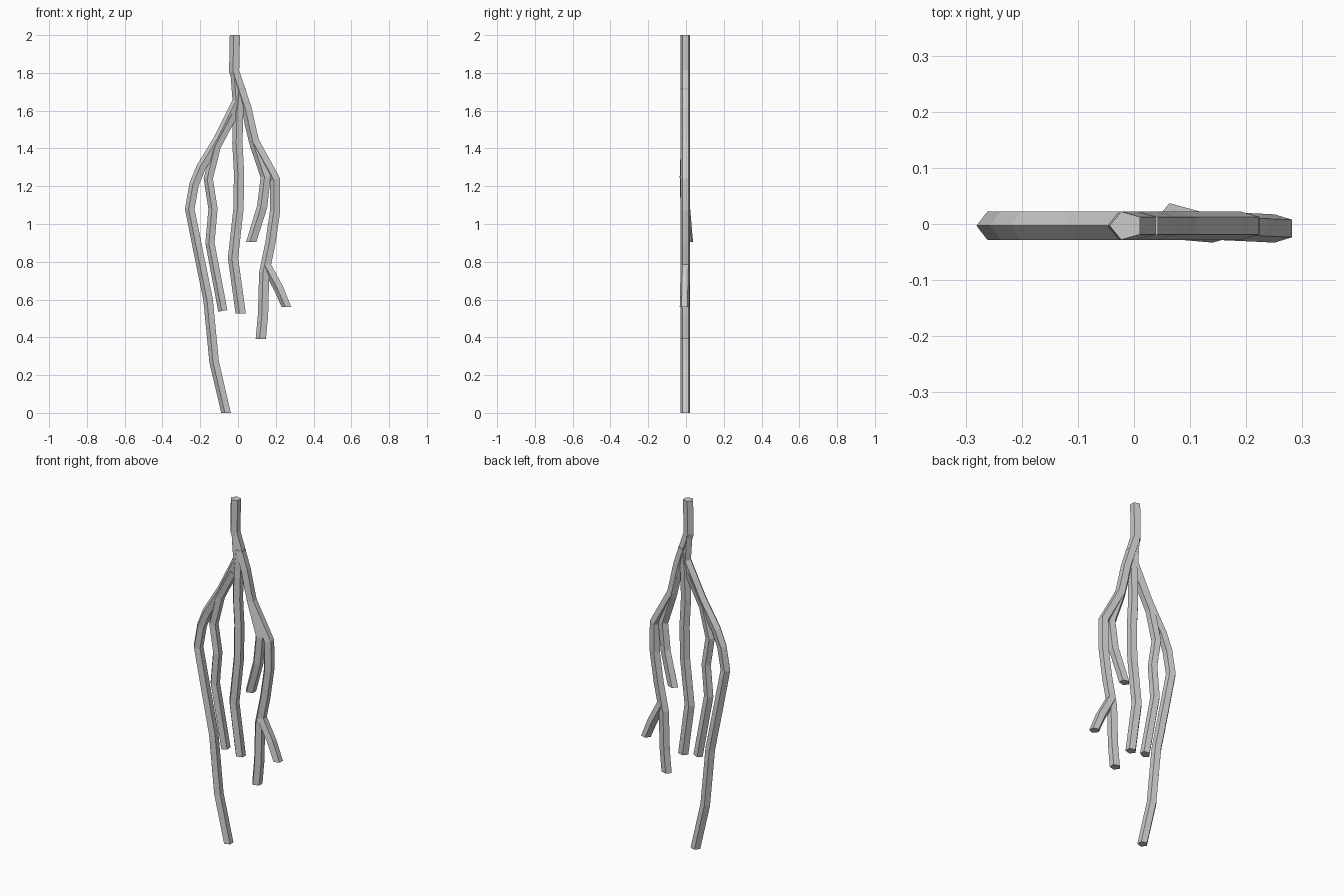
import bpy, bmesh
from math import sin, cos, radians
from mathutils import Vector

if "Cube" in bpy.data.objects:
    bpy.data.objects.remove(bpy.data.objects["Cube"])

R = 0.027
SIDES = 5


def root(name, path, r=R, flat_start=False, flat_end=True):
    """Pentagonal tube through (x, z) or (x, z, y) points, with mitred bends."""
    pts = [Vector((p[0], p[2] if len(p) > 2 else -0.003, p[1])) for p in path]
    bm = bmesh.new()
    rings = []
    for i, p in enumerate(pts):
        a, b = pts[max(i - 1, 0)], pts[min(i + 1, len(pts) - 1)]
        t = ((p - a).normalized() + (b - p).normalized()).normalized()
        side = Vector((-t.z, 0, t.x)).normalized()
        if (i == 0 and flat_start) or (i == len(pts) - 1 and flat_end):
            side = Vector((1, 0, 0))
        ring = []
        for k in range(SIDES):
            ang = radians(36 + 72 * k)
            ring.append(bm.verts.new(p + side * r * (cos(ang) + 0.08)
                                     + Vector((0, 0.0265 * sin(ang), 0))))
        rings.append(ring)
    for a, b in zip(rings, rings[1:]):
        for k in range(SIDES):
            n = (k + 1) % SIDES
            bm.faces.new((a[k], a[n], b[n], b[k]))
    bm.faces.new(rings[0])
    bm.faces.new(rings[-1])
    bmesh.ops.recalc_face_normals(bm, faces=bm.faces)
    me = bpy.data.meshes.new(name)
    bm.to_mesh(me)
    bm.free()
    ob = bpy.data.objects.new(name, me)
    bpy.context.collection.objects.link(ob)
    return ob


# Trunk running into the outer right root
root("right_root", [(-0.016, 2.0), (-0.02, 1.81), (0.046, 1.61), (0.084, 1.44),
                    (0.197, 1.235), (0.197, 1.07), (0.172, 0.9), (0.139, 0.74),
                    (0.133, 0.52), (0.121, 0.39)], r=0.03, flat_start=True)

# Long left root
root("left_root", [(-0.014, 1.8), (-0.004, 1.65), (-0.103, 1.45), (-0.195, 1.3),
                   (-0.232, 1.21), (-0.255, 1.08), (-0.213, 0.87), (-0.158, 0.6),
                   (-0.126, 0.27), (-0.063, 0.0)], r=0.028, flat_start=True)

# Central root
root("center_root", [(0.016, 1.72), (0.002, 1.6), (-0.003, 1.43), (0.006, 1.27),
                     (0.003, 1.08), (-0.026, 0.82), (0.015, 0.525)], r=0.03)

# Inner left root
root("inner_left_root", [(-0.025, 1.58), (-0.115, 1.41), (-0.157, 1.24), (-0.132, 1.08),
                         (-0.148, 0.9), (-0.08, 0.54)], r=0.027, flat_end=False)

# Inner right root, drifting backwards at its tip
root("inner_right_root", [(0.06, 1.54), (0.09, 1.42), (0.147, 1.25, -0.008),
                          (0.128, 1.09, -0.004), (0.07, 0.905, 0.012)], r=0.03)

# Small twig on the right root
root("side_twig", [(0.15, 0.78), (0.215, 0.66, -0.006), (0.257, 0.56, -0.008)], r=0.028)
